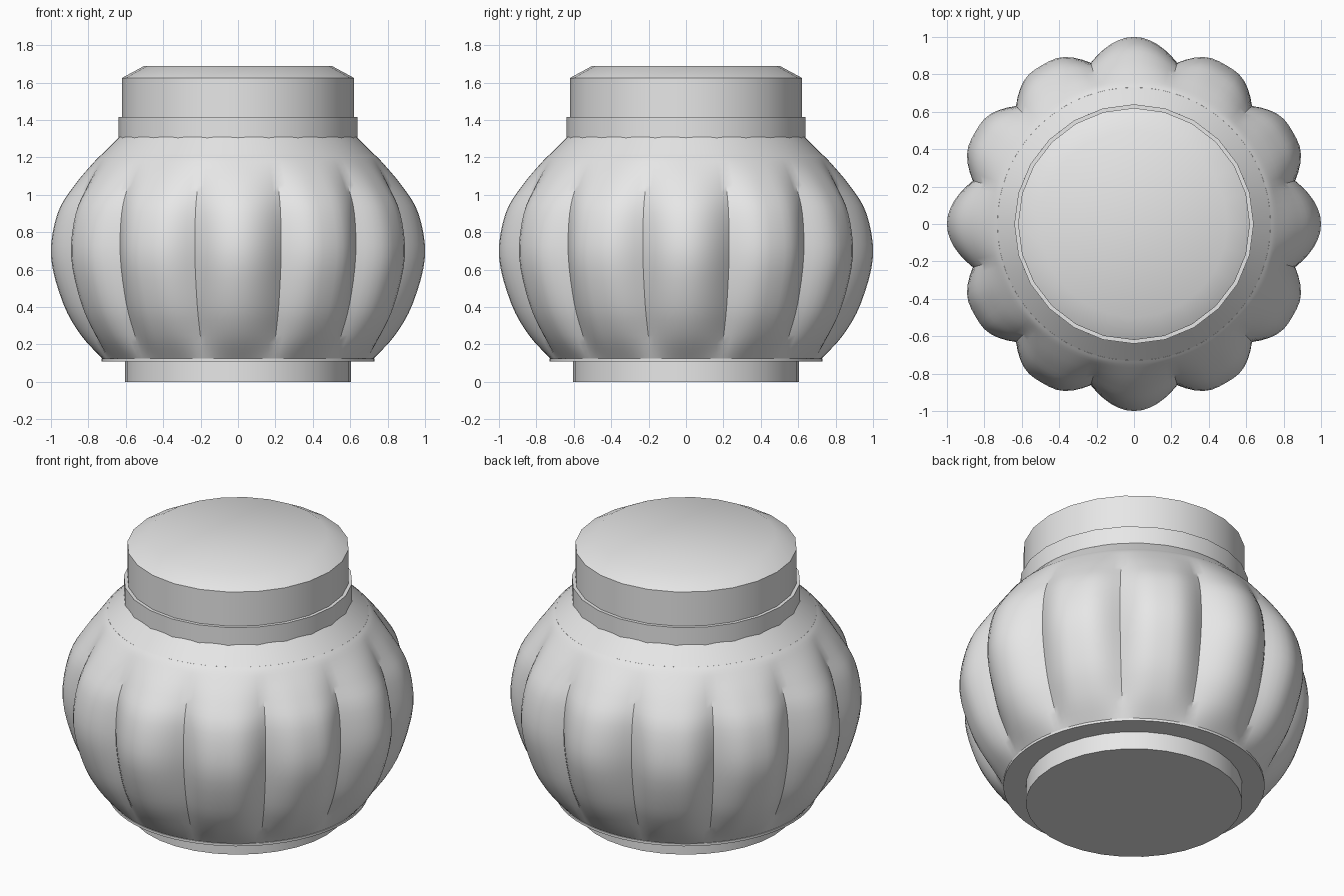
import bpy, bmesh, math

cube = bpy.data.objects.get("Cube")
if cube:
    bpy.data.objects.remove(cube, do_unlink=True)

grey = bpy.data.materials.new("plain_grey")
grey.use_nodes = True
colour = (0.8, 0.8, 0.8, 1)
grey.diffuse_color = colour
grey.node_tree.nodes["Principled BSDF"].inputs["Base Color"].default_value = colour


def revolve(name, profile, sides, radius=lambda r, depth, angle: r):
    """Turn a list of (radius, height, flute depth) into a capped solid."""
    bm = bmesh.new()
    rings = []
    for r, z, depth in profile:
        ring = []
        for i in range(sides):
            a = math.tau * i / sides
            rr = radius(r, depth, a)
            ring.append(bm.verts.new((rr * math.cos(a), rr * math.sin(a), z)))
        rings.append(ring)
    for low, high in zip(rings, rings[1:]):
        for i in range(sides):
            j = (i + 1) % sides
            bm.faces.new((low[i], low[j], high[j], high[i]))
    bm.faces.new(rings[0][::-1])
    bm.faces.new(rings[-1])
    mesh = bpy.data.meshes.new(name)
    bm.to_mesh(mesh)
    bm.free()
    mesh.materials.append(grey)
    obj = bpy.data.objects.new(name, mesh)
    bpy.context.collection.objects.link(obj)
    bpy.ops.object.select_all(action='DESELECT')
    obj.select_set(True)
    bpy.context.view_layer.objects.active = obj
    bpy.ops.object.shade_smooth_by_angle(angle=math.radians(30))
    return obj


def smooth_profile(points, steps):
    """Catmull-Rom curve through the points."""
    pts = [points[0]] + points + [points[-1]]
    out = []
    for p0, p1, p2, p3 in zip(pts, pts[1:], pts[2:], pts[3:]):
        for s in range(steps):
            t = s / steps
            out.append(tuple(
                b + 0.5 * t * (c - a + t * (2*a - 5*b + 4*c - d + t * (3*(b - c) + d - a)))
                for a, b, c, d in zip(p0, p1, p2, p3)))
    return out + [points[-1]]


def fluted(r, depth, angle):
    """Twelve lobes with sharp valleys; those off the main axes are broader."""
    step = math.tau / 12
    lobe = round(angle / step)
    t = 1 - abs(angle - lobe * step) / (step / 2)
    if lobe % 3 == 0:
        swell = math.sin(math.pi / 2 * t)
    else:
        swell = 0.83 * math.sin(math.pi / 2 * min(1, 1.25 * t))
    return r - depth * (1 - swell)


# Foot and the thin plate above it
revolve("foot", [(0.605, 0, 0), (0.605, 0.115, 0)], 32)
revolve("base_plate", [(0.73, 0.11, 0), (0.73, 0.125, 0)], 64)

# Fluted body, flutes fading into the round shoulder
body = [(0.725, 0.125, 0), (0.84, 0.25, 0.06), (0.935, 0.42, 0.09),
        (1.0, 0.67, 0.11), (0.965, 0.9, 0.085), (0.875, 1.05, 0.045),
        (0.77, 1.175, 0.005), (0.73, 1.215, 0)]
revolve("fluted_body", smooth_profile(body, 4), 144, fluted)
revolve("shoulder", [(0.73, 1.215, 0), (0.635, 1.31, 0)], 64)

# Neck collar and the lid with its softly bevelled top
revolve("neck_collar", [(0.64, 1.305, 0), (0.64, 1.415, 0)], 24)
revolve("lid", [(0.62, 1.305, 0), (0.62, 1.625, 0), (0.5, 1.69, 0)], 24)
